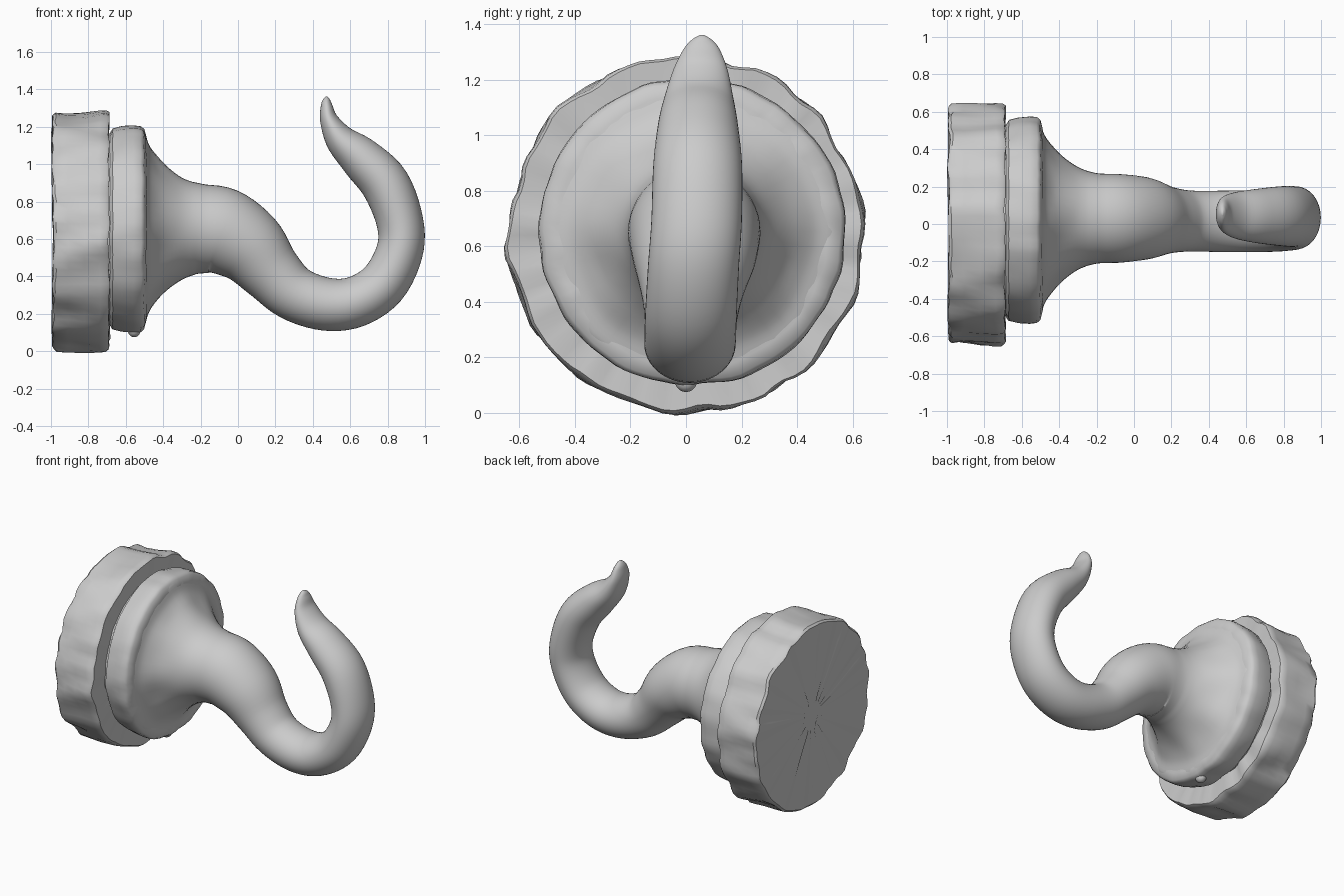
import bpy, bmesh, math, random
from mathutils import Vector, noise

if "Cube" in bpy.data.objects:
    bpy.data.objects.remove(bpy.data.objects["Cube"])

random.seed(4)


def skin(name, rings, sharp=35):
    """Join equal-sized vertex rings into a closed, smooth-shaded tube."""
    bm = bmesh.new()
    loops = [[bm.verts.new(p) for p in ring] for ring in rings]
    n = len(loops[0])
    for a, b in zip(loops, loops[1:]):
        for i in range(n):
            j = (i + 1) % n
            bm.faces.new((a[i], a[j], b[j], b[i]))
    bm.faces.new(loops[0][::-1])
    bm.faces.new(loops[-1])
    bmesh.ops.recalc_face_normals(bm, faces=bm.faces)
    mesh = bpy.data.meshes.new(name)
    bm.to_mesh(mesh)
    bm.free()
    obj = bpy.data.objects.new(name, mesh)
    bpy.context.collection.objects.link(obj)
    bpy.ops.object.select_all(action='DESELECT')
    obj.select_set(True)
    bpy.context.view_layer.objects.active = obj
    bpy.ops.object.shade_smooth_by_angle(angle=math.radians(sharp))
    return obj


def rough_disc(name, profile, cy, cz, rough, edge, n=96):
    """Disc along x from (x, radius) pairs with hand-made unevenness."""
    rings = []
    for x, r in profile:
        ring = []
        for i in range(n):
            a = 2 * math.pi * i / n
            c, s = math.cos(a), math.sin(a)
            p = Vector((x * 4, c * 5, s * 5))
            rr = r + rough * noise.noise(p)
            xx = x + edge * noise.noise(p * 1.5 + Vector((7, 3, 1)))
            ring.append((xx, cy + rr * c, cz + rr * s))
        rings.append(ring)
    return skin(name, rings, 40)


# Rough wall plate
rough_disc("wall_plate", [(-0.985, 0.1), (-0.99, 0.5), (-0.99, 0.622), (-0.975, 0.635),
                          (-0.91, 0.635), (-0.82, 0.638), (-0.74, 0.642),
                          (-0.705, 0.64), (-0.69, 0.63), (-0.695, 0.5), (-0.695, 0.1)],
           0, 0.64, 0.03, 0.015)

# Round collar, slightly undercut where it meets the plate
rough_disc("collar", [(-0.75, 0.5), (-0.685, 0.51), (-0.67, 0.535), (-0.62, 0.548),
                      (-0.56, 0.553), (-0.52, 0.55), (-0.502, 0.535), (-0.49, 0.49),
                      (-0.49, 0.2)],
           0.022, 0.652, 0.012, 0.006)

# Hook stations: x, z, y, half width in y, half thickness in the bend plane
stations = [
    (-0.53, .653, .022, .535, .54), (-0.50, .653, .022, .505, .515),
    (-0.47, .653, .025, .43, .43), (-0.40, .655, .028, .345, .345),
    (-0.30, .655, .03, .275, .273), (-0.20, .655, .03, .242, .24),
    (-0.08, .64, .03, .237, .232), (0.06, .555, .03, .22, .205),
    (0.18, .42, .022, .18, .165), (0.30, .31, .016, .163, .148),
    (0.47, .252, .014, .164, .142), (0.63, .265, .015, .165, .136),
    (0.775, .36, .018, .165, .131), (0.863, .53, .027, .164, .125),
    (0.866, .69, .038, .163, .125), (0.79, .89, .042, .16, .13),
    (0.66, 1.03, .043, .145, .115), (0.55, 1.13, .046, .125, .083),
    (0.488, 1.235, .052, .098, .05), (0.474, 1.31, .056, .065, .032),
    (0.473, 1.345, .057, .035, .019), (0.473, 1.361, .057, .008, .005)]


def spline(pts, steps):
    out = []
    for k in range(len(pts) - 1):
        p0, p1, p2, p3 = (pts[min(max(k + d, 0), len(pts) - 1)] for d in (-1, 0, 1, 2))
        for s in range(steps):
            t = s / steps
            out.append([0.5 * (2 * b + (c - a) * t + (2 * a - 5 * b + 4 * c - d) * t * t
                               + (3 * b - a - 3 * c + d) * t ** 3)
                        for a, b, c, d in zip(p0, p1, p2, p3)])
    return out + [list(pts[-1])]


# Flared neck and hook, one continuous sweep
path = spline(stations, 5)
rings = []
N = 48
for k, (x, z, y, w, h) in enumerate(path):
    a, b = path[max(k - 1, 0)], path[min(k + 1, len(path) - 1)]
    d = Vector((b[0] - a[0], 0, b[1] - a[1])).normalized()
    if x < -0.25 and z < 0.8:
        d = Vector((1, 0, 0))
    nrm = Vector((-d.z, 0, d.x))
    flute = 0.022 * max(0, 1 - abs(x + 0.43) / 0.12)
    ring = []
    for i in range(N):
        t = 2 * math.pi * i / N
        f = 1 + flute * (math.cos(8 * t) + 0.6 * math.sin(5 * t))
        ring.append(Vector((x, y, z)) + nrm * (h * f * math.sin(t))
                    + Vector((0, w * f * math.cos(t), 0)))
    rings.append(ring)
skin("hook", rings, 60)

# Small drip at the lower collar rim
bpy.ops.mesh.primitive_uv_sphere_add(segments=16, ring_count=10, radius=1,
                                     location=(-0.555, 0.0, 0.115))
drip = bpy.context.object
drip.name = "rim_drip"
drip.scale = (0.035, 0.04, 0.04)
bpy.ops.object.shade_smooth()
